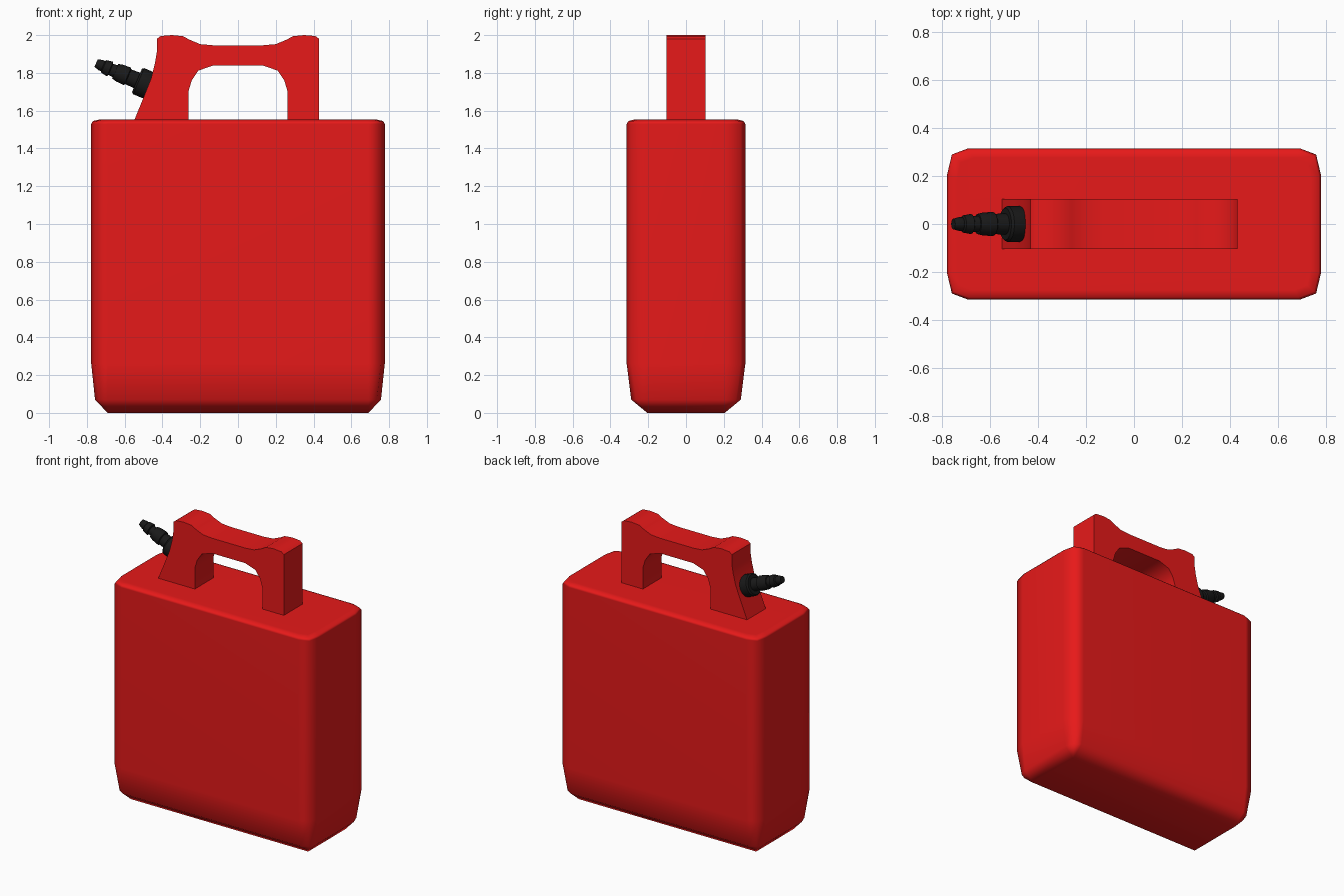
import bpy, bmesh, math
from mathutils import Vector

if "Cube" in bpy.data.objects:
    bpy.data.objects.remove(bpy.data.objects["Cube"])


def material(name, color):
    m = bpy.data.materials.new(name)
    m.diffuse_color = color
    m.use_nodes = True
    m.node_tree.nodes["Principled BSDF"].inputs["Base Color"].default_value = m.diffuse_color
    return m


def finish(bm, name, mat, angle, weighted=False):
    bmesh.ops.remove_doubles(bm, verts=bm.verts, dist=0.0005)
    bmesh.ops.recalc_face_normals(bm, faces=bm.faces)
    me = bpy.data.meshes.new(name)
    bm.to_mesh(me)
    bm.free()
    ob = bpy.data.objects.new(name, me)
    bpy.context.collection.objects.link(ob)
    me.materials.append(mat)
    bpy.ops.object.select_all(action='DESELECT')
    ob.select_set(True)
    bpy.context.view_layer.objects.active = ob
    bpy.ops.object.shade_smooth_by_angle(angle=math.radians(angle))
    if weighted:
        w = ob.modifiers.new("weighted", 'WEIGHTED_NORMAL')
        w.keep_sharp = True
    return ob


def loft(bm, rings):
    vr = [[bm.verts.new(p) for p in r] for r in rings]
    n = len(vr[0])
    for a, b in zip(vr, vr[1:]):
        for i in range(n):
            j = (i + 1) % n
            bm.faces.new((a[i], a[j], b[j], b[i]))
    bm.faces.new(vr[0][::-1])
    bm.faces.new(vr[-1])


def rounded_ring(z, outer, mid, inner):
    q = [(outer[0], inner[1]), mid, (inner[0], outer[1])]
    pts = q + [(-x, y) for x, y in q[::-1]]
    pts += [(-x, -y) for x, y in pts]
    return [(x, y, z) for x, y in pts]


red = material("red_plastic", (0.8, 0.01, 0.01, 1))
black = material("black_rubber", (0.01, 0.01, 0.01, 1))

# Tank: large soft bevel at the bottom, small one at the top
bm = bmesh.new()
inner = (0.69, 0.205)
loft(bm, [
    rounded_ring(0.0, inner, inner, inner),
    rounded_ring(0.07, (0.757, 0.29), (0.735, 0.265), inner),
    rounded_ring(0.26, (0.777, 0.314), (0.757, 0.289), inner),
    rounded_ring(1.53, (0.777, 0.314), (0.757, 0.289), inner),
    rounded_ring(1.545, (0.768, 0.305), (0.749, 0.281), (0.685, 0.2)),
    rounded_ring(1.553, (0.735, 0.275), (0.72, 0.255), (0.665, 0.185)),
])
finish(bm, "tank", red, 70, True)

# Handle: side profile extruded across the tank
top = [(0.43, 1.98), (0.41, 1.995), (0.35, 2.0), (0.29, 1.994),
       (0.26, 1.977), (0.2, 1.952), (0.13, 1.946)]
arch = [(0.13, 1.84), (0.21, 1.812), (0.245, 1.76), (0.263, 1.7), (0.263, 1.54)]
profile = [(-0.553, 1.54), (-0.5, 1.67), (-0.46, 1.77), (-0.44, 1.85), (-0.43, 1.91)]
profile += [(-x, z) for x, z in top] + top[::-1] + [(0.43, 1.54)]
profile += arch[::-1] + [(-x, z) for x, z in arch]
bm = bmesh.new()
loft(bm, [[(x, y, z) for x, z in profile] for y in (-0.104, 0.104)])
finish(bm, "handle", red, 40)

# Nozzle: turned profile (distance along axis, radius)
steps = [(-0.1, 0.07), (-0.06, 0.075), (-0.01, 0.075), (0.0, 0.067),
         (0.0, 0.044), (0.05, 0.042), (0.055, 0.05), (0.1, 0.048),
         (0.125, 0.042), (0.125, 0.034), (0.15, 0.032), (0.155, 0.042),
         (0.19, 0.036), (0.195, 0.028), (0.205, 0.03), (0.235, 0.022)]
origin = Vector((-0.535, 0, 1.76))
axis = Vector((-0.92, 0, 0.39)).normalized()
up = Vector((-axis.z, 0, axis.x))
side = Vector((0, 1, 0))
bm = bmesh.new()
loft(bm, [[origin + axis * t + r * (up * math.cos(a) + side * math.sin(a))
           for a in (math.tau * i / 16 for i in range(16))] for t, r in steps])
finish(bm, "nozzle", black, 35)
